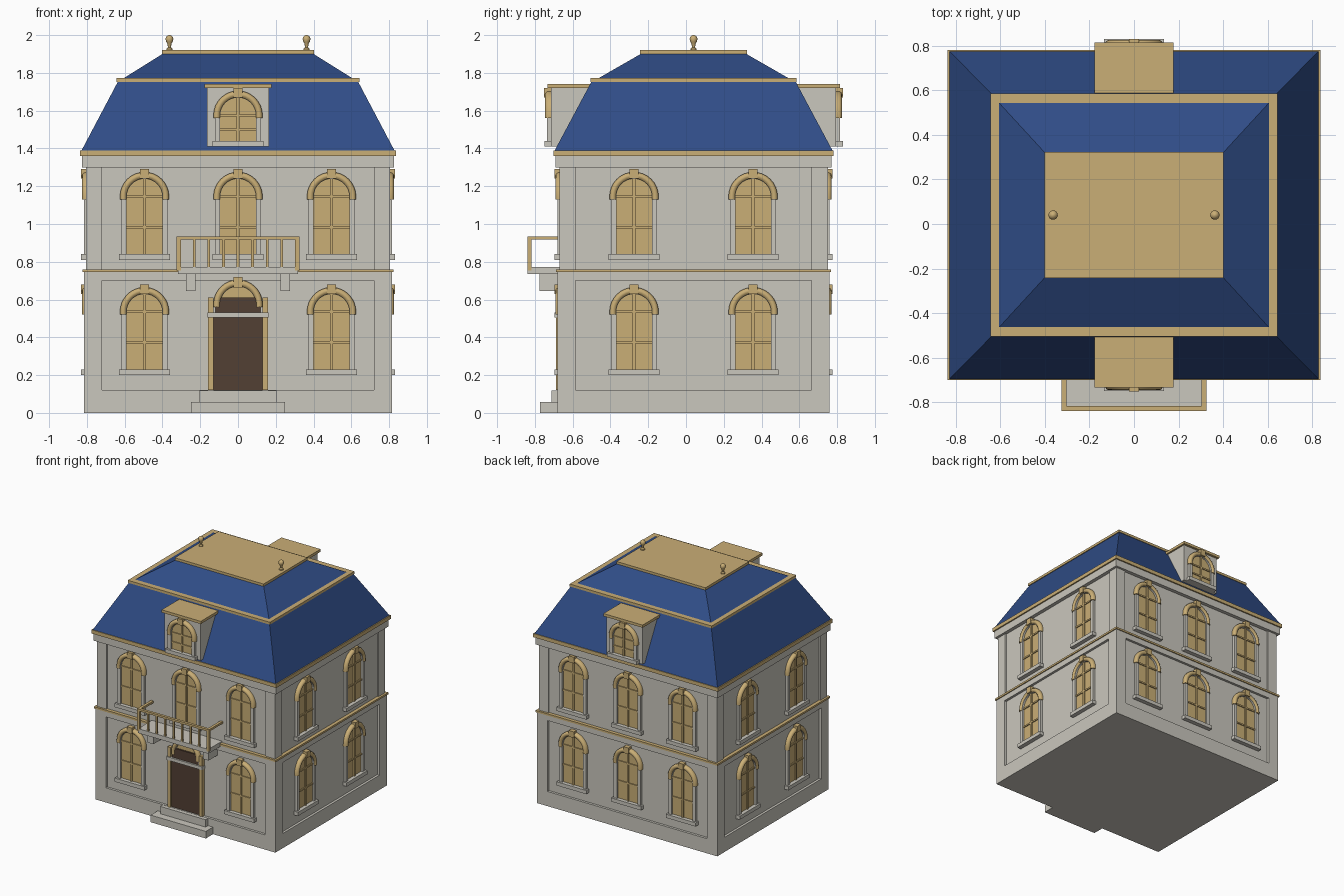
import bpy, bmesh, math
from mathutils import Matrix, Vector

old = bpy.data.objects.get("Cube")
if old:
    bpy.data.objects.remove(old)

CY = 0.04                       # house centre in y
HOUSE = Matrix.Translation((0, CY, 0))


def material(name, rgb):
    m = bpy.data.materials.new(name)
    m.use_nodes = True
    m.diffuse_color = (*rgb, 1)
    m.node_tree.nodes["Principled BSDF"].inputs["Base Color"].default_value = (*rgb, 1)
    return m


STONE = material("pale stone", (0.59, 0.57, 0.51))
GOLD = material("warm gold", (0.59, 0.425, 0.18))
BLUE = material("slate blue", (0.029, 0.073, 0.24))
BROWN = material("dark brown", (0.085, 0.05, 0.034))


def mesh_from(bm, name, mat):
    bmesh.ops.recalc_face_normals(bm, faces=bm.faces)
    me = bpy.data.meshes.new(name)
    bm.to_mesh(me)
    bm.free()
    me.materials.append(mat)
    return me


def place(name, me, matrix=HOUSE):
    ob = bpy.data.objects.new(name, me)
    ob.matrix_world = matrix
    bpy.context.collection.objects.link(ob)
    return ob


def add_box(bm, x0, x1, y0, y1, z0, z1):
    mid = Vector((x0 + x1, y0 + y1, z0 + z1)) / 2
    size = Matrix.Diagonal((x1 - x0, y1 - y0, z1 - z0, 1))
    bmesh.ops.create_cube(bm, size=1, matrix=Matrix.Translation(mid) @ size)


def boxes(name, mat, items):
    bm = bmesh.new()
    for b in items:
        add_box(bm, *b)
    return mesh_from(bm, name, mat)


def slab(name, mat, hx, hy, z0, z1):
    return place(name, boxes(name, mat, [(-hx, hx, -hy, hy, z0, z1)]))


def frustum(name, mat, low, high, z0, z1):
    bm = bmesh.new()
    rings = [[bm.verts.new((sx * h[0], sy * h[1], z))
              for sx, sy in ((-1, -1), (1, -1), (1, 1), (-1, 1))]
             for h, z in ((low, z0), (high, z1))]
    bridge(bm, rings)
    return place(name, mesh_from(bm, name, mat))


def bridge(bm, rings):
    n = len(rings[0])
    for a, b in zip(rings, rings[1:]):
        for i in range(n):
            j = (i + 1) % n
            bm.faces.new((a[i], a[j], b[j], b[i]))
    bm.faces.new(rings[0])
    bm.faces.new(rings[-1])


def arch(name, mat, section, spring, foot, steps=16):
    """Sweep a (radius, depth) section up one leg, over a half circle and down."""
    bm = bmesh.new()
    path = [(0, foot)] + [(math.pi * i / steps, spring) for i in range(steps + 1)] + [(math.pi, foot)]
    bridge(bm, [[bm.verts.new((r * math.cos(a), -d, z + r * math.sin(a))) for r, d in section]
                for a, z in path])
    return mesh_from(bm, name, mat)


def arched_plate(name, mat, r, depth, z0, spring, steps=16):
    bm = bmesh.new()
    pts = [(-r, z0), (r, z0)] + [(r * math.cos(math.pi * i / steps), spring + r * math.sin(math.pi * i / steps))
                                 for i in range(steps + 1)]
    bridge(bm, [[bm.verts.new((x, y, z)) for x, z in pts] for y in (0, -depth)])
    return mesh_from(bm, name, mat)


def smooth(ob):
    bpy.ops.object.select_all(action='DESELECT')
    ob.select_set(True)
    bpy.context.view_layer.objects.active = ob
    bpy.ops.object.shade_smooth_by_angle(angle=math.radians(40))


# Arched window parts, shared between all openings of one height
HOOD = [(0.096, 0.0), (0.096, 0.02), (0.103, 0.028), (0.113, 0.031), (0.123, 0.027), (0.13, 0.016), (0.13, 0.0)]


def window_parts(h):
    parts = {
        "glass": arched_plate("window_glass", GOLD, 0.1, 0.004, 0.02, h),
        "surround": arch("window_surround", STONE,
                         [(0.094, 0), (0.094, 0.02), (0.122, 0.02), (0.122, 0)], h, 0.02),
        "hood": arch("window_hood", GOLD, HOOD, h, h - 0.015),
        "sill": boxes("window_sill", STONE, [(-0.135, 0.135, -0.035, 0, 0, 0.03)]),
        "keystone": boxes("window_keystone", GOLD, [(-0.023, 0.023, -0.036, 0, h + 0.095, h + 0.145)]),
        "bars": boxes("window_bars", GOLD, [(-0.007, 0.007, -0.014, 0, 0.03, h + 0.095),
                                            (-0.094, 0.094, -0.012, 0, h - 0.006, h + 0.006),
                                            (-0.094, 0.094, -0.012, 0, h / 2, h / 2 + 0.012)]),
    }
    return parts


def add_window(parts, label, turn, across, out, z):
    m = HOUSE @ Matrix.Rotation(turn, 4, 'Z') @ Matrix.Translation((across, -out, z))
    for part, me in parts.items():
        ob = place(f"{label}_window_{part}", me, m)
        if part == "hood" and not me.polygons[0].use_smooth:
            smooth(ob)


# Walls: recessed core with plinth, corner piers and bands
WX, WY = 0.795, 0.70
slab("wall_core", STONE, WX, WY, 0, 1.36)
slab("plinth", STONE, 0.815, 0.72, 0, 0.12)
slab("lower_wall_band", STONE, 0.815, 0.72, 0.70, 0.745)
slab("belt_course", GOLD, 0.823, 0.728, 0.745, 0.76)
slab("top_wall_band", STONE, 0.825, 0.73, 1.30, 1.36)
for sx, side in ((-1, "right"), (1, "left")):
    for sy, end in ((-1, "front"), (1, "back")):
        for level, o, z0, z1 in (("lower", 0.0, 0.12, 0.70), ("upper", 0.009, 0.76, 1.30)):
            xs = sorted((sx * 0.72, sx * (0.815 - o)))
            ys = sorted((sy * 0.625, sy * (0.72 - o)))
            n = f"{level}_{end}_{side}_corner_pier"
            place(n, boxes(n, STONE, [(*xs, *ys, z0, z1)]))

# Mansard roof
slab("eave_moulding", GOLD, 0.836, 0.741, 1.36, 1.39)
frustum("lower_roof", BLUE, (0.828, 0.735), (0.635, 0.54), 1.39, 1.755)
slab("roof_curb", GOLD, 0.643, 0.546, 1.752, 1.772)
frustum("upper_roof", BLUE, (0.605, 0.503), (0.40, 0.28), 1.772, 1.90)
slab("roof_deck", GOLD, 0.402, 0.283, 1.90, 1.92)

# Finials turned on the deck
for x, side in ((-0.363, "right"), (0.363, "left")):
    bm = bmesh.new()
    profile = [(0.016, 1.92), (0.016, 1.927), (0.008, 1.935), (0.011, 1.955), (0.018, 1.966),
               (0.021, 1.98), (0.016, 1.993), (0.004, 2.0)]
    bridge(bm, [[bm.verts.new((x + r * math.cos(i * math.tau / 16), r * math.sin(i * math.tau / 16), z))
                 for i in range(16)] for r, z in profile])
    smooth(place(f"{side}_finial", mesh_from(bm, "finial", GOLD)))

# Windows on every facade
tall, short = window_parts(0.335), window_parts(0.165)
FACADES = (("front", 0, WY, (-0.495, 0, 0.495)), ("left", math.pi / 2, WX, (-0.315, 0.315)),
           ("back", math.pi, WY, (-0.495, 0, 0.495)), ("right", -math.pi / 2, WX, (-0.315, 0.315)))
for face, turn, out, places in FACADES:
    for level, z in (("lower", 0.20), ("upper", 0.81)):
        for u in places:
            if not (face == "front" and level == "lower" and u == 0):
                add_window(tall, f"{face}_{level}", turn, u, out, z)

# Dormers front and back
dormer = boxes("dormer_body", STONE, [(-0.163, 0.163, -0.755, -0.45, 1.41, 1.72)])
cap = boxes("dormer_cap", GOLD, [(-0.177, 0.177, -0.774, -0.53, 1.72, 1.742)])
for face, turn in (("front", 0), ("back", math.pi)):
    m = HOUSE @ Matrix.Rotation(turn, 4, 'Z')
    place(f"{face}_dormer_body", dormer, m)
    place(f"{face}_dormer_cap", cap, m)
    add_window(short, f"{face}_dormer", turn, 0, 0.755, 1.41)

# Entrance, in local space of the front wall
FRONT = Matrix.Translation((0, CY - WY, 0))
ENTRANCE = (
    ("door_frame", GOLD, [(s * 0.144 - 0.014, s * 0.144 + 0.014, -0.028, 0, 0.12, 0.61) for s in (-1, 1)]),
    ("door_leaf", BROWN, [(-0.13, 0.13, -0.012, 0, 0.12, 0.505)]),
    ("door_lintel", STONE, [(-0.162, 0.162, -0.036, 0, 0.505, 0.532)]),
    ("door_transom", BROWN, [(-0.118, 0.118, -0.022, 0, 0.532, 0.61)]),
    ("door_keystone", GOLD, [(-0.023, 0.023, -0.036, 0, 0.665, 0.72)]),
    ("upper_step", STONE, [(-0.205, 0.205, -0.052, 0, 0.055, 0.118)]),
    ("lower_step", STONE, [(-0.25, 0.25, -0.113, 0, 0, 0.058)]),
    # Balcony
    ("balcony_slab", STONE, [(-0.318, 0.318, -0.178, 0, 0.736, 0.772)]),
    ("balcony_brackets", STONE, [(s * 0.25 - 0.026, s * 0.25 + 0.026, -0.115, 0, 0.645, 0.736) for s in (-1, 1)]),
    ("balcony_rail", GOLD, [(-0.325, 0.325, -0.18, -0.158, 0.918, 0.935)]
     + [(s * 0.314 - 0.011, s * 0.314 + 0.011, -0.16, 0, 0.918, 0.935) for s in (-1, 1)]),
    ("balcony_posts", GOLD, [(s * 0.314 - 0.011, s * 0.314 + 0.011, -0.18, -0.158, 0.755, 0.918) for s in (-1, 1)]),
    ("balcony_balusters", GOLD, [(k * 0.077 - 0.007, k * 0.077 + 0.007, -0.176, -0.162, 0.772, 0.918)
                                 for k in range(-3, 4)]),
)
for name, mat, items in ENTRANCE:
    place(name, boxes(name, mat, items), FRONT)
place("door_fanlight", arched_plate("door_fanlight", GOLD, 0.1, 0.008, 0.56, 0.575), FRONT)
place("door_surround", arch("door_surround", STONE,
      [(0.094, 0), (0.094, 0.02), (0.122, 0.02), (0.122, 0)], 0.575, 0.53), FRONT)
smooth(place("door_hood", arch("door_hood", GOLD, HOOD, 0.575, 0.56), FRONT))
